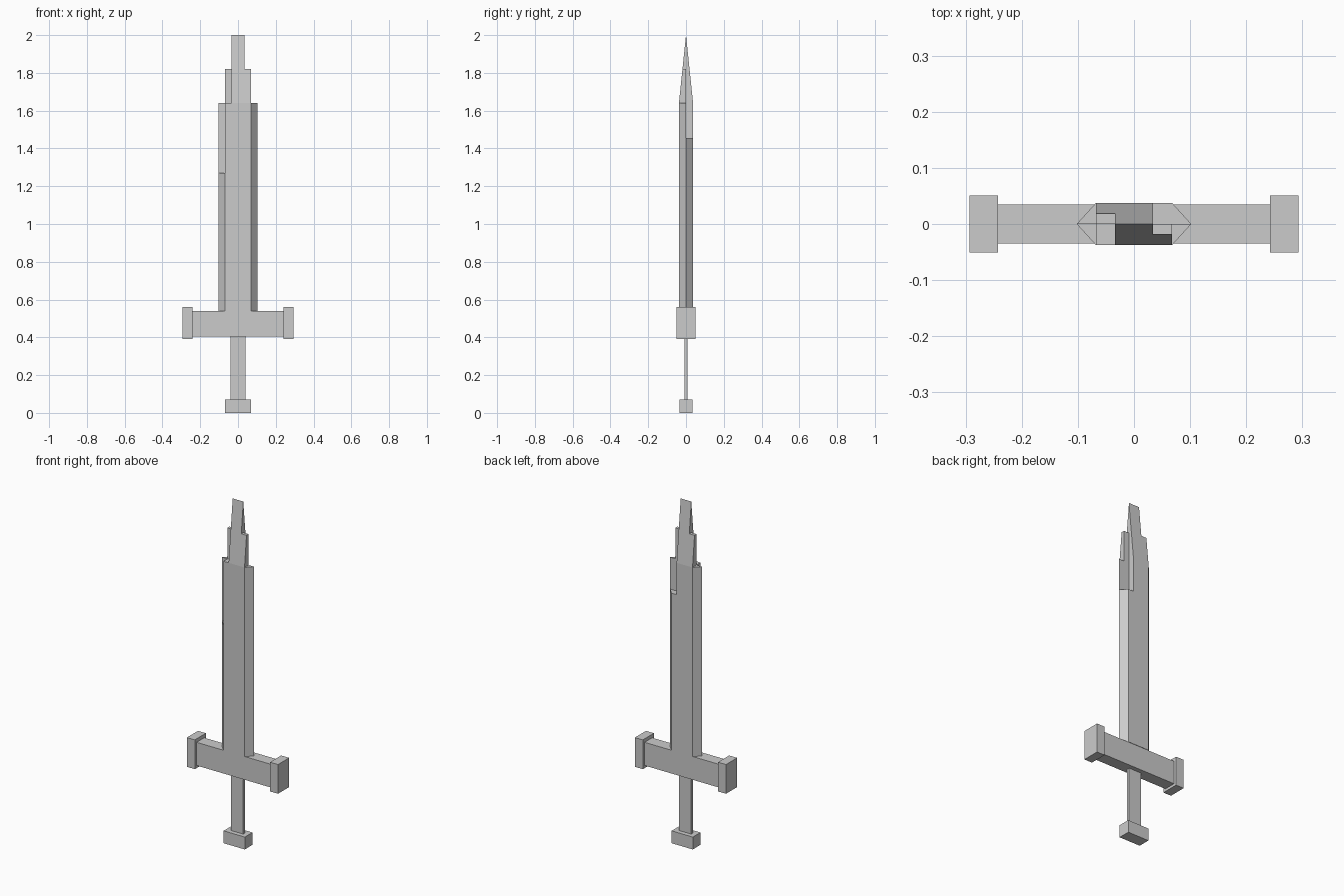
import bpy, bmesh
from mathutils import Vector

if "Cube" in bpy.data.objects:
    bpy.data.objects.remove(bpy.data.objects["Cube"])


def link(name, bm):
    bmesh.ops.recalc_face_normals(bm, faces=bm.faces[:])
    mesh = bpy.data.meshes.new(name)
    bm.to_mesh(mesh)
    bm.free()
    obj = bpy.data.objects.new(name, mesh)
    bpy.context.collection.objects.link(obj)
    return obj


def box(name, x0, x1, y0, y1, z0, z1):
    bm = bmesh.new()
    bmesh.ops.create_cube(bm, size=1)
    for v in bm.verts:
        v.co = Vector((x1 if v.co.x > 0 else x0,
                       y1 if v.co.y > 0 else y0,
                       z1 if v.co.z > 0 else z0))
    return link(name, bm)


def cut(target, *bounds):
    cutter = box("blade_cutter", *bounds)
    cutter.hide_render = True
    mod = target.modifiers.new("notch", 'BOOLEAN')
    mod.operation = 'DIFFERENCE'
    mod.solver = 'EXACT'
    mod.object = cutter
    bpy.context.view_layer.objects.active = target
    bpy.ops.object.modifier_apply(modifier=mod.name)
    bpy.data.objects.remove(cutter)


# Handle and guard
box("pommel", -0.068, 0.068, -0.035, 0.035, 0, 0.072)
box("grip", -0.04, 0.04, -0.009, 0.009, 0.072, 0.405)
box("guard", -0.242, 0.242, -0.035, 0.035, 0.405, 0.54)
for side, x in (("left", -0.2675), ("right", 0.2675)):
    box("guard_end_" + side, x - 0.0255, x + 0.0255, -0.051, 0.051, 0.39, 0.56)

# Blade: hexagonal bar sliced to a wedge at the top
W, E, S, D = 0.068, 0.102, 0.034, 0.0375
bm = bmesh.new()
outline = [(-E, 0), (-W, -D), (W, -D), (E, 0), (W, D), (-W, D)]
face = bm.faces.new([bm.verts.new((x, y, 0.54)) for x, y in outline])
ext = bmesh.ops.extrude_face_region(bm, geom=[face])
top = [g for g in ext["geom"] if isinstance(g, bmesh.types.BMVert)]
bmesh.ops.translate(bm, verts=top, vec=(0, 0, 1.7))
for s in (-1, 1):
    res = bmesh.ops.bisect_plane(bm, geom=bm.verts[:] + bm.edges[:] + bm.faces[:],
                                 plane_co=(0, 0, 2.0), plane_no=(0, s * 0.36, D),
                                 clear_outer=True)
    edges = [g for g in res["geom_cut"] if isinstance(g, bmesh.types.BMEdge)]
    bmesh.ops.edgenet_fill(bm, edges=edges)
blade = link("blade", bm)

# Stepped tip on both sides
for x0, z0 in ((W, 1.64), (S, 1.82)):
    cut(blade, x0, 0.3, -0.2, 0.2, z0, 2.4)
    cut(blade, -0.3, -x0, -0.2, 0.2, z0, 2.4)

# Uneven notches in the front left and back right quarters
cut(blade, -0.3, -S, -0.2, 0, 1.64, 2.4)
cut(blade, -0.3, -W, -0.2, 0, 1.27, 2.4)
cut(blade, S, 0.3, 0, 0.2, 1.455, 2.4)
